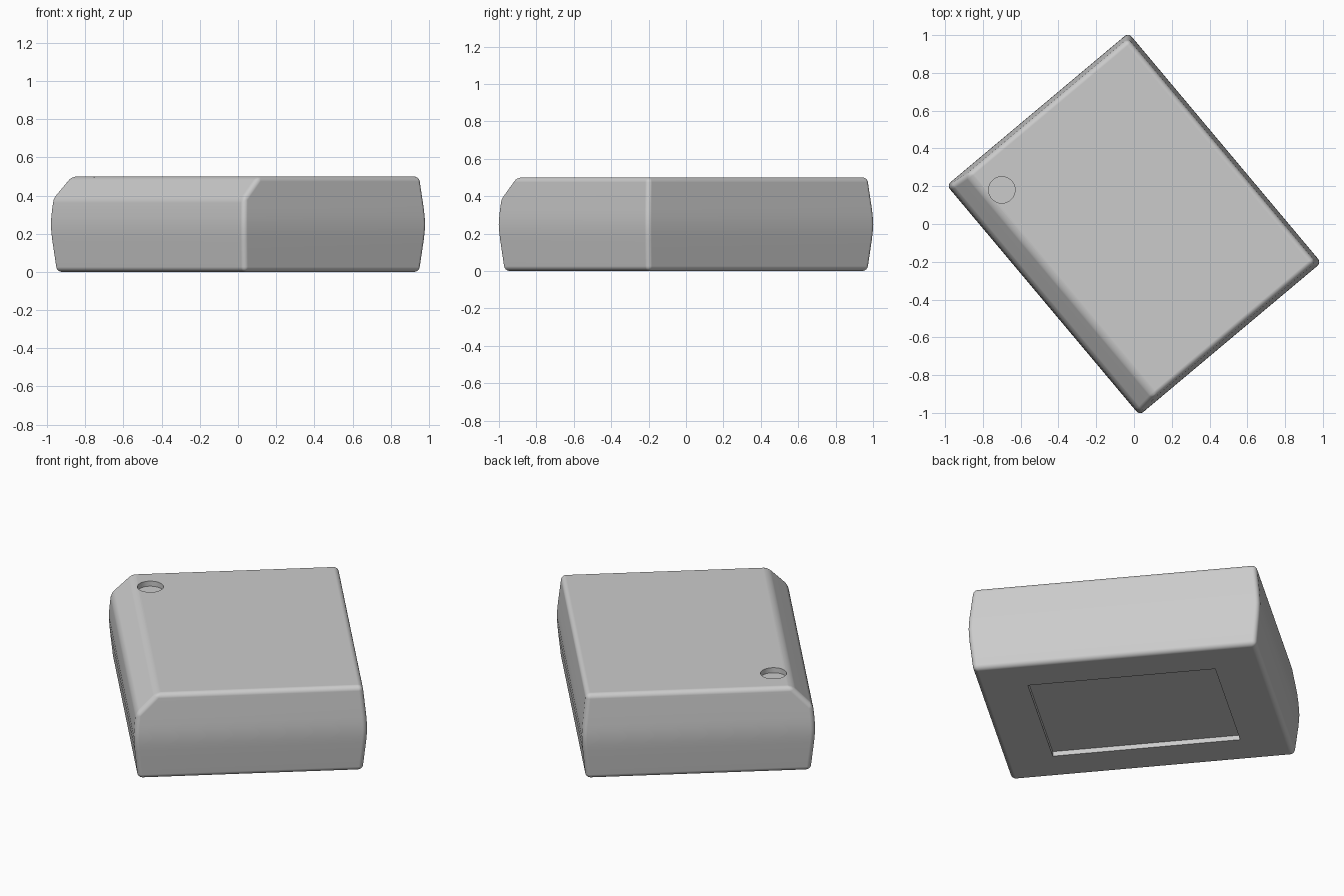
import bpy, bmesh, math
from mathutils import Vector, Matrix

cube = bpy.data.objects.get("Cube")
if cube:
    bpy.data.objects.remove(cube, do_unlink=True)

HALF_U, HALF_V, HEIGHT = 0.628, 0.794, 0.5
TURN = Matrix.Rotation(math.radians(40), 4, 'Z')

grey = bpy.data.materials.new("light grey")
grey.use_nodes = True
grey.diffuse_color = (0.6, 0.6, 0.6, 1)
grey.node_tree.nodes["Principled BSDF"].inputs["Base Color"].default_value = (0.6, 0.6, 0.6, 1)


def make_object(name, bm):
    bmesh.ops.recalc_face_normals(bm, faces=bm.faces)
    mesh = bpy.data.meshes.new(name)
    bm.to_mesh(mesh)
    bm.free()
    mesh.materials.append(grey)
    obj = bpy.data.objects.new(name, mesh)
    bpy.context.collection.objects.link(obj)
    return obj


# Casing: stacked rectangles, widest at mid height
bm = bmesh.new()
rings = []
for z, inset in ((0, .027), (.17, .009), (.21, .006), (.25, .004),
                 (.29, .006), (.33, .009), (HEIGHT, .027)):
    u, v = HALF_U + .004 - inset, HALF_V + .004 - inset
    rings.append([bm.verts.new((sx * u, sy * v, z))
                  for sx, sy in ((-1, -1), (1, -1), (1, 1), (-1, 1))])
for low, high in zip(rings, rings[1:]):
    for i in range(4):
        j = (i + 1) % 4
        bm.faces.new((low[i], low[j], high[j], high[i]))
bm.faces.new(rings[0][::-1])
bm.faces.new(rings[-1])

# Chamfer along one long top edge
cut = bmesh.ops.bisect_plane(bm, geom=bm.verts[:] + bm.edges[:] + bm.faces[:],
                             plane_co=(-.505, 0, HEIGHT),
                             plane_no=Vector((-1, 0, 1)).normalized(), clear_outer=True)
bmesh.ops.holes_fill(bm, edges=[e for e in cut["geom_cut"]
                                if isinstance(e, bmesh.types.BMEdge)])
bmesh.ops.recalc_face_normals(bm, faces=bm.faces)

# Rounded edges
sharp = [e for e in bm.edges if e.calc_face_angle(0) > math.radians(25)]
bmesh.ops.bevel(bm, geom=sharp, offset=.026, offset_type='OFFSET', segments=5,
                profile=.5, affect='EDGES', clamp_overlap=True)
casing = make_object("casing", bm)

# Shallow round hole on top and rectangular recess underneath
bm = bmesh.new()
bmesh.ops.create_cone(bm, cap_ends=True, segments=48, radius1=.07, radius2=.07, depth=.06,
                      matrix=Matrix.Translation((-.42, .588, HEIGHT)))
hole = make_object("hole_cutter", bm)
bm = bmesh.new()
bmesh.ops.create_cube(bm, size=1, matrix=Matrix.Diagonal((.77, 1.02, .056, 1)))
recess = make_object("recess_cutter", bm)

bpy.context.view_layer.objects.active = casing
for cutter in (hole, recess):
    cutter.hide_render = True
    mod = casing.modifiers.new(cutter.name, 'BOOLEAN')
    mod.operation, mod.solver, mod.object = 'DIFFERENCE', 'EXACT', cutter
    bpy.ops.object.modifier_apply(modifier=mod.name)
    bpy.data.objects.remove(cutter, do_unlink=True)

# Smooth shading with flat main faces
casing.data.transform(TURN)
bpy.ops.object.select_all(action='DESELECT')
casing.select_set(True)
bpy.ops.object.shade_smooth_by_angle(angle=math.radians(30))
weighted = casing.modifiers.new("face_weights", 'WEIGHTED_NORMAL')
weighted.keep_sharp = True
